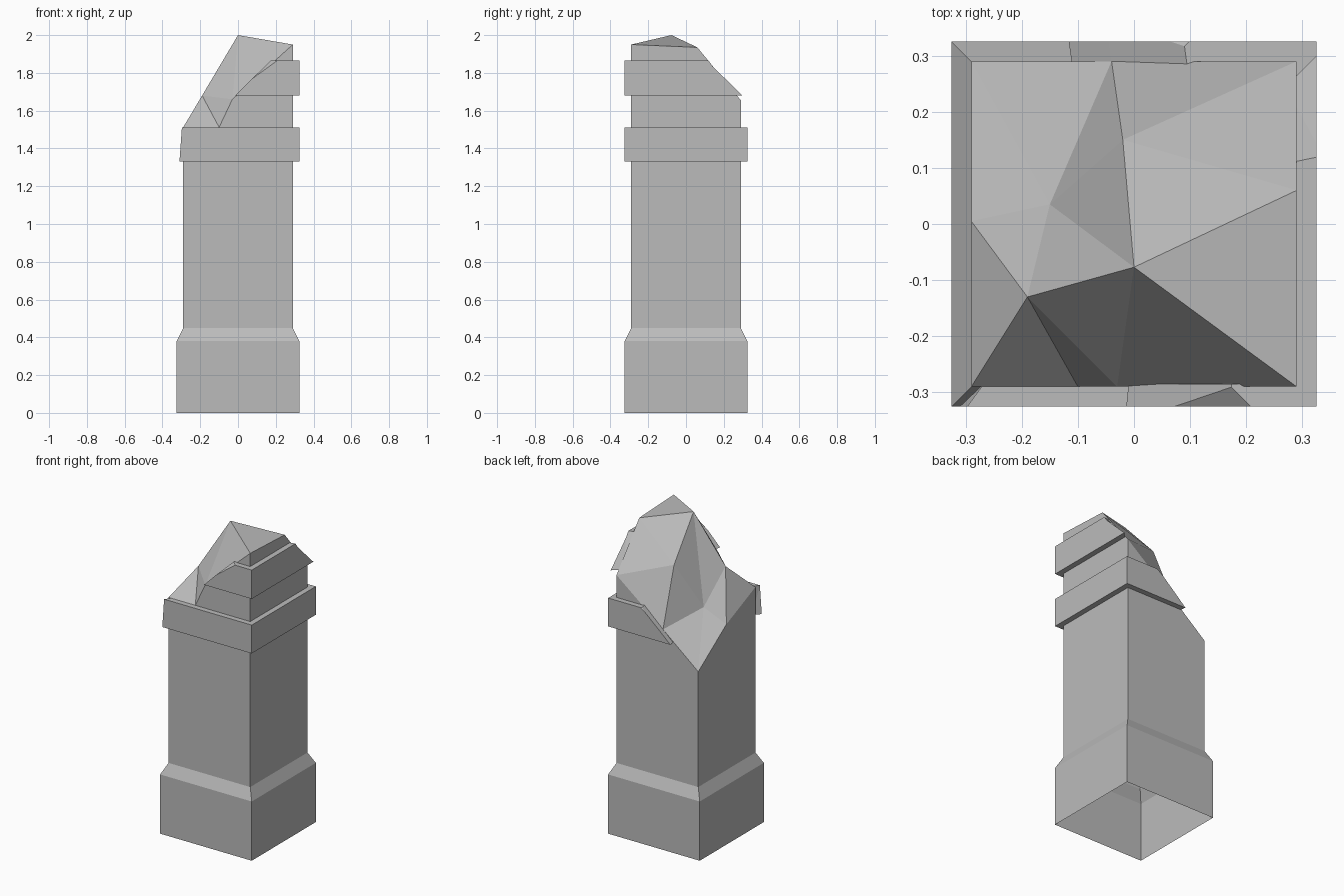
import bpy, bmesh
from mathutils import Vector

old = bpy.data.objects.get("Cube")
if old:
    bpy.data.objects.remove(old, do_unlink=True)

stone = bpy.data.materials.new("grey_stone")
stone.use_nodes = True
GREY = (0.5, 0.5, 0.5, 1)
stone.diffuse_color = GREY
stone.node_tree.nodes["Principled BSDF"].inputs["Base Color"].default_value = GREY


def make(name, verts, faces, triangulate=False):
    mesh = bpy.data.meshes.new(name)
    mesh.from_pydata([tuple(v) for v in verts], [], faces)
    bm = bmesh.new()
    bm.from_mesh(mesh)
    if triangulate:
        bmesh.ops.triangulate(bm, faces=bm.faces[:])
    bmesh.ops.recalc_face_normals(bm, faces=bm.faces[:])
    bm.to_mesh(mesh)
    bm.free()
    mesh.materials.append(stone)
    obj = bpy.data.objects.new(name, mesh)
    bpy.context.collection.objects.link(obj)
    return obj


def bridge(a, b, n):
    # Quads between two loops of n points
    return [(a + i, a + (i + 1) % n, b + (i + 1) % n, b + i) for i in range(n)]


def square(h, z):
    return [(-h, -h, z), (h, -h, z), (h, h, z), (-h, h, z)]


OUT, IN, LIP = 0.325, 0.29, 0.285

# Plinth: open underneath, with a sloped shoulder
make("plinth", square(OUT, 0) + square(OUT, 0.38) + square(IN, 0.45),
     bridge(0, 4, 4) + bridge(4, 8, 4))

# Broken rim, counter-clockwise from the front left corner
rim = {
    "front_left": (-IN, -IN, 1.512), "notch": (-0.10, -IN, 1.512),
    "step": (-0.03, -IN, 1.66), "front_right": (IN, -IN, 1.95),
    "shoulder": (IN, 0.06, 1.935), "back_right": (IN, IN, 1.655),
    "back_dip": (-0.04, IN, 1.395), "back_left": (-IN, IN, 1.19),
    "left_dip": (-IN, 0.005, 1.385),
}
inner = {
    "peak": (0, -0.077, 2.0), "spur": (-0.19, -0.13, 1.68),
    "ridge": (-0.02, 0.15, 1.75), "hollow": (-0.15, 0.035, 1.47),
}
points = {**rim, **inner}
names = list(points)

# Facets of the fractured top
facets = [
    ("peak", "front_right", "shoulder"),
    ("peak", "shoulder", "ridge"),
    ("shoulder", "back_right", "ridge"),
    ("ridge", "back_right", "back_dip"),
    ("peak", "ridge", "hollow"),
    ("ridge", "back_dip", "hollow"),
    ("peak", "hollow", "spur"),
    ("hollow", "left_dip", "spur"),
    ("hollow", "back_dip", "back_left"),
    ("hollow", "back_left", "left_dip"),
    ("spur", "left_dip", "front_left"),
    ("spur", "front_left", "notch"),
    ("spur", "notch", "step"),
    ("spur", "step", "peak"),
    ("peak", "step", "front_right"),
]
faces = [tuple(names.index(p) for p in facet) for facet in facets]

# Shaft walls run from the plinth up to the rim
base = len(names)
walls = [
    ("front_left", "notch", "step", "front_right"),
    ("front_right", "shoulder", "back_right"),
    ("back_right", "back_dip", "back_left"),
    ("back_left", "left_dip", "front_left"),
]
for i, wall in enumerate(walls):
    top = [names.index(p) for p in wall]
    faces.append((base + i, base + (i + 1) % 4, *reversed(top)))
make("broken_shaft", list(points.values()) + square(IN, 0.45), faces)

# Cutter that carries the fracture out through the collars
loop = [Vector(p) for p in rim.values()]
n = len(loop)


def ring(scale, z=None):
    return [(p.x * scale, p.y * scale, p.z if z is None else z) for p in loop]


cutter = make("fracture_cutter",
              ring(0.9) + ring(1.25) + ring(1.25, 2.4) + ring(0.9, 2.4),
              bridge(0, n, n) + bridge(n, 2 * n, n) + bridge(2 * n, 3 * n, n)
              + bridge(3 * n, 0, n), triangulate=True)
cutter.hide_render = True


# Collars wrap three sides; the left side has broken away
def collar(name, low, high):
    plan = [(-0.297, -OUT), (OUT, -OUT), (OUT, OUT), (-0.2, OUT),
            (-0.2, LIP), (LIP, LIP), (LIP, -LIP), (-0.268, -LIP)]
    k = len(plan)
    verts = [(x, y, z) for z in (low, high) for x, y in plan]
    verts[0] = (-0.31, -OUT, low)
    obj = make(name, verts, bridge(0, k, k) + [tuple(range(k)), tuple(range(k, 2 * k))],
               triangulate=True)
    mod = obj.modifiers.new("break", 'BOOLEAN')
    mod.operation = 'DIFFERENCE'
    mod.solver = 'EXACT'
    mod.object = cutter
    bpy.context.view_layer.update()
    graph = bpy.context.evaluated_depsgraph_get()
    cut = bpy.data.meshes.new_from_object(obj.evaluated_get(graph))
    obj.modifiers.clear()
    obj.data = cut


collar("lower_collar", 1.33, 1.512)
collar("upper_collar", 1.68, 1.865)
bpy.data.objects.remove(cutter, do_unlink=True)
